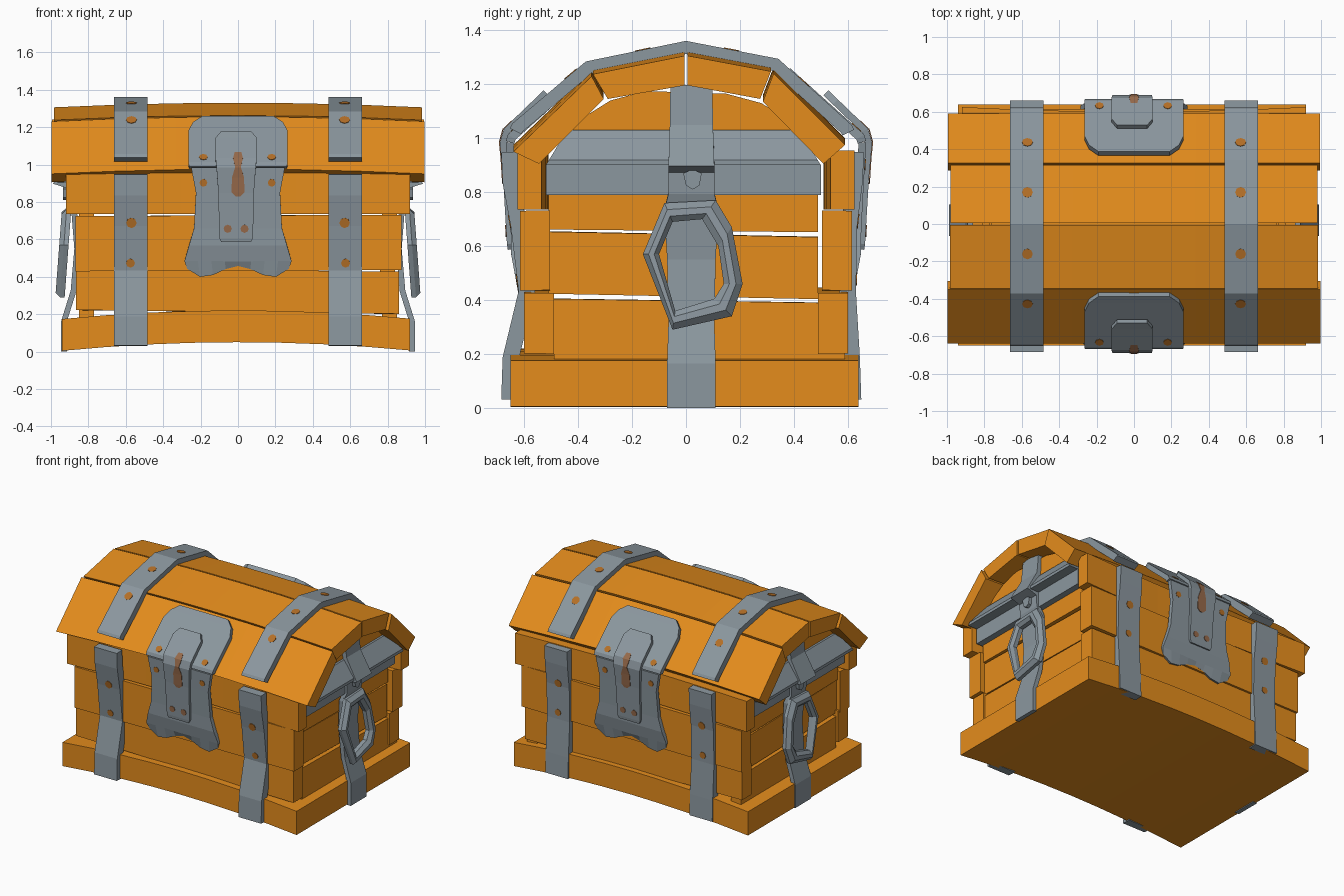
import bpy
import bmesh
from mathutils import Vector

cube = bpy.data.objects.get("Cube")
if cube:
    bpy.data.objects.remove(cube, do_unlink=True)


def material(name, rgb):
    m = bpy.data.materials.new(name)
    m.use_nodes = True
    m.diffuse_color = (*rgb, 1)
    m.node_tree.nodes["Principled BSDF"].inputs["Base Color"].default_value = (*rgb, 1)
    return m


WOOD = material("orange wood", (0.78, 0.265, 0.012))
IRON = material("grey iron", (0.26, 0.31, 0.345))
RUST = material("rust spots", (0.46, 0.16, 0.02))
STAIN = material("rust stain", (0.31, 0.145, 0.07))


def finish(name, bm, mat, mirror="", thickness=0):
    if not thickness:
        bmesh.ops.recalc_face_normals(bm, faces=bm.faces)
    mesh = bpy.data.meshes.new(name)
    bm.to_mesh(mesh)
    bm.free()
    mesh.materials.append(mat)
    ob = bpy.data.objects.new(name, mesh)
    bpy.context.collection.objects.link(ob)
    if thickness:
        solid = ob.modifiers.new("thickness", "SOLIDIFY")
        solid.thickness, solid.offset = thickness, 1
        solid.use_even_offset = True
    if mirror:
        mir = ob.modifiers.new("mirror", "MIRROR")
        mir.use_axis = ["X" in mirror, "Y" in mirror, False]
        mir.use_mirror_merge = False


def prism(name, poly, lo, hi, axis, mat, cuts=1, warp=None, mirror=""):
    """Extrude a profile along X (points are y,z) or Y (points are x,z)."""
    bm = bmesh.new()
    rings = []
    for i in range(cuts + 1):
        w = lo + (hi - lo) * i / cuts
        pts = [Vector((w, a, b) if axis == "X" else (a, w, b)) for a, b in poly]
        rings.append([bm.verts.new(warp(p) if warp else p) for p in pts])
    n = len(poly)
    for r, s in zip(rings, rings[1:]):
        for k in range(n):
            bm.faces.new((r[k], r[(k + 1) % n], s[(k + 1) % n], s[k]))
    bm.faces.new(rings[0])
    bm.faces.new(rings[-1])
    finish(name, bm, mat, mirror)


def rect(a0, a1, b0, b1):
    return [(a0, b0), (a1, b0), (a1, b1), (a0, b1)]


def sheet(name, rows, centre, t, mat, mirror="", side=False, hem=(0, 0)):
    """Bent metal strip: rows of (depth, height, half width); hem lifts the first row."""
    bm = bmesh.new()
    grid = []
    for i, (a, b, h) in enumerate(rows):
        line = []
        for c in range(len(hem)):
            u = centre + h * (2 * c / (len(hem) - 1) - 1)
            z = b + (hem[c] if i == 0 else 0)
            line.append(bm.verts.new((a, u, z) if side else (u, a, z)))
        grid.append(line)
    for r, s in zip(grid, grid[1:]):
        for c in range(len(hem) - 1):
            bm.faces.new((r[c], r[c + 1], s[c + 1], s[c]))
    finish(name, bm, mat, mirror, t)


def spot(name, p, q, f, x, r, lift, mirror, mat=RUST):
    """Thin rust disc a fraction f along the segment p-q of a strip."""
    d = Vector((0, q[0] - p[0], q[1] - p[1]))
    c = Vector((x, p[0], p[1])) + d * f
    d.normalize()
    n = Vector((0, -d.z, d.y))
    bm = bmesh.new()
    bmesh.ops.create_cone(bm, cap_ends=True, segments=8, radius1=r, radius2=r, depth=0.004)
    rot = n.to_track_quat("Z", "Y")
    for v in bm.verts:
        v.co = rot @ v.co + c + n * lift
    finish(name, bm, mat, mirror)


def arch(p):
    p.z += 0.045 * (1 - (p.x / 0.93) ** 2)
    return p


def sag(p):
    p.z += 0.01 - 0.025 * p.x ** 2
    return p


def bow(p):
    p.y -= 0.03 * p.x ** 2
    return p


def tilt(amount):
    def f(p):
        p.z += amount * (p.x + p.y)
        return p
    return f


# Base and wall planks
prism("base", rect(-0.65, 0.64, 0.005, 0.175), -0.94, 0.92, "X", WOOD, 8, arch)
prism("lower_wall_plank", rect(-0.60, -0.49, 0.205, 0.43), -0.865, 0.86, "X", WOOD, 4, tilt(-0.012), "Y")
prism("middle_wall_plank", rect(-0.615, -0.505, 0.435, 0.73), -0.87, 0.875, "X", WOOD, 4, tilt(0.004), "Y")
prism("upper_wall_plank", rect(-0.60, -0.51, 0.735, 0.955), -0.92, 0.92, "X", WOOD, 6, bow, "Y")
prism("lower_end_plank", rect(0.77, 0.85, 0.17, 0.41), -0.49, 0.59, "Y", WOOD, 1, tilt(-0.015), "X")
prism("middle_end_plank", rect(0.76, 0.84, 0.43, 0.66), -0.51, 0.49, "Y", WOOD, 1, tilt(-0.02), "X")
prism("upper_end_plank", rect(0.77, 0.85, 0.665, 0.81), -0.51, 0.49, "Y", WOOD, 1, tilt(-0.01), "X")

# Lid planks and recessed lid end panels
lid = [
    [(-0.64, 0.965), (-0.35, 1.245), (-0.305, 1.16), (-0.545, 0.92)],
    [(-0.345, 1.252), (-0.005, 1.32), (-0.005, 1.21), (-0.29, 1.16)],
    [(0.005, 1.32), (0.315, 1.262), (0.275, 1.16), (0.005, 1.21)],
    [(0.325, 1.255), (0.59, 0.99), (0.51, 0.92), (0.285, 1.15)],
]
for i, poly in enumerate(lid):
    reach = (0.998, 0.985, 0.98, 0.995)[i]
    prism(f"lid_plank_{i + 1}", poly, -reach, reach, "X", WOOD, 6, sag)
panel = [(-0.48, 0.88), (-0.44, 1.04), (-0.28, 1.14), (-0.15, 1.175),
         (0.15, 1.165), (0.28, 1.13), (0.42, 1.04), (0.46, 0.88)]
prism("lid_end_panel", panel, 0.81, 0.87, "X", WOOD, mirror="X")


# Iron rim across each end
def taper(p):
    p.y = -0.01 + p.y * (1 - max(0, p.z - 0.9) * 1.2)
    return p


prism("end_band", rect(0.82, 0.895, 0.79, 0.90), -0.52, 0.50, "Y", IRON, mirror="X")
prism("end_rim", [(0.83, 0.90), (0.965, 0.90), (0.965, 0.92), (0.885, 1.03), (0.83, 1.03)],
      -0.51, 0.51, "Y", IRON, 1, taper, "X")

# Front, back and lid straps, thick enough to bed into the planks
front_strap = [(-0.625, 0.03), (-0.62, 0.18), (-0.56, 0.43), (-0.59, 0.68), (-0.62, 0.84), (-0.625, 0.95)]
back_strap = [(0.60, 0.95), (0.595, 0.84), (0.575, 0.68), (0.57, 0.43), (0.585, 0.18), (0.59, 0.03)]
lid_strap = [(-0.61, 1.015), (-0.605, 1.025), (-0.35, 1.24), (0, 1.312), (0.32, 1.25), (0.575, 1.02), (0.58, 1.01)]
for name, path, mirror in (("front_strap", front_strap, "X"), ("back_strap", back_strap, "X"),
                           ("lid_strap", lid_strap, "X")):
    thick = 0.048 if path is lid_strap else 0.06
    sheet(name, [(*p, 0.09) for p in path], 0.573, thick, IRON, mirror)
for name, path, low, high in (("front", front_strap, 0.2, 0.12), ("back", back_strap, 0.8, 0.88)):
    i, j = (2, 3) if path is front_strap else (2, 1)
    spot(f"{name}_rust_low", path[2], path[3], low, 0.575, 0.024, 0.061, "X")
    spot(f"{name}_rust_high", path[min(i, j) + (1 if i < j else 0)], path[4 if i < j else 2],
         high, 0.57, 0.028, 0.061, "X")
for i, f in enumerate((0.82, 0.57, 0.5, 0.33)):
    spot(f"lid_rust_{i + 1}", lid_strap[i + 1], lid_strap[i + 2], f, 0.57, 0.029, 0.049, "X")

# Clasp with scalloped skirt, and the hasp hanging over it
skirt = [(-0.59, 0.42, 0.27), (-0.605, 0.49, 0.285), (-0.62, 0.57, 0.262),
         (-0.622, 0.66, 0.235), (-0.632, 0.85, 0.225), (-0.64, 0.985, 0.25)]
sheet("clasp_skirt", skirt, 0, 0.028, IRON, "Y",
      hem=(0.03, -0.015, -0.005, 0.03, 0.05, 0.03, -0.005, -0.015, 0.03))
cap = [(-0.637, 0.98, 0.262), (-0.632, 0.995, 0.265), (-0.45, 1.158, 0.265),
       (-0.40, 1.203, 0.24), (-0.365, 1.235, 0.19)]
sheet("clasp_cap", cap, 0, 0.033, IRON, "Y")
hasp = [(-0.635, 0.59, 0.08), (-0.638, 0.61, 0.09), (-0.652, 0.85, 0.095), (-0.664, 0.98, 0.105),
        (-0.652, 1.022, 0.11), (-0.545, 1.125, 0.11), (-0.51, 1.16, 0.08)]
sheet("hasp", hasp, -0.01, 0.026, IRON, "Y")
stain = [(-0.677, 0.83, 0.012), (-0.679, 0.85, 0.034), (-0.684, 0.93, 0.033), (-0.69, 0.985, 0.015),
         (-0.677, 1.032, 0.026), (-0.645, 1.063, 0.018)]
sheet("hasp_stain", stain, 0, 0.004, STAIN, "Y")
for x in (-0.055, 0.035):
    spot("hasp_rust", hasp[1], hasp[2], 0.2, x, 0.022, 0.027, "Y", STAIN)
for x in (-0.185, 0.18):
    spot("skirt_rust", skirt[4], skirt[5], 0.4, x, 0.021, 0.029, "Y")
    spot("cap_rust", cap[1], cap[2], 0.12, x, 0.023, 0.034, "Y")

# End straps with bracket and ring handle
end_strap = [(0.915, 0.0, 0.09), (0.915, 0.16, 0.09), (0.865, 0.32, 0.085), (0.845, 0.55, 0.09),
             (0.86, 0.74, 0.10), (0.88, 0.80, 0.085), (0.885, 0.895, 0.085), (0.945, 0.915, 0.085),
             (0.875, 1.04, 0.08), (0.86, 1.195, 0.078)]
sheet("end_strap", end_strap, 0.02, 0.03, IRON, "X", side=True)
bracket = [(-0.01, 0.87), (0.0, 0.825), (0.025, 0.81), (0.05, 0.825), (0.058, 0.87), (0.025, 0.885)]
prism("handle_bracket", bracket, 0.89, 0.935, "X", IRON, mirror="X")

outer = [(0.11, 0.77), (0.17, 0.67), (0.21, 0.46), (0.17, 0.34), (-0.05, 0.29), (-0.16, 0.57), (-0.08, 0.76)]
inner = [(0.06, 0.70), (0.12, 0.60), (0.14, 0.46), (0.105, 0.405), (-0.04, 0.36), (-0.10, 0.57), (-0.05, 0.69)]
bm = bmesh.new()
rings = []
for o, i in zip(outer, inner):
    ring = []
    for f, depth in ((0, 0.0), (0, 0.025), (0.35, 0.05), (0.7, 0.05), (1, 0.03), (1, 0.0)):
        y, z = Vector(o).lerp(Vector(i), f)
        ring.append(bm.verts.new((0.89 + 0.075 * (0.78 - z) + depth, y, z)))
    rings.append(ring)
for k, r in enumerate(rings):
    s = rings[(k + 1) % len(rings)]
    for j in range(len(r)):
        m = (j + 1) % len(r)
        bm.faces.new((r[j], r[m], s[m], s[j]))
finish("ring_handle", bm, IRON, "X")
